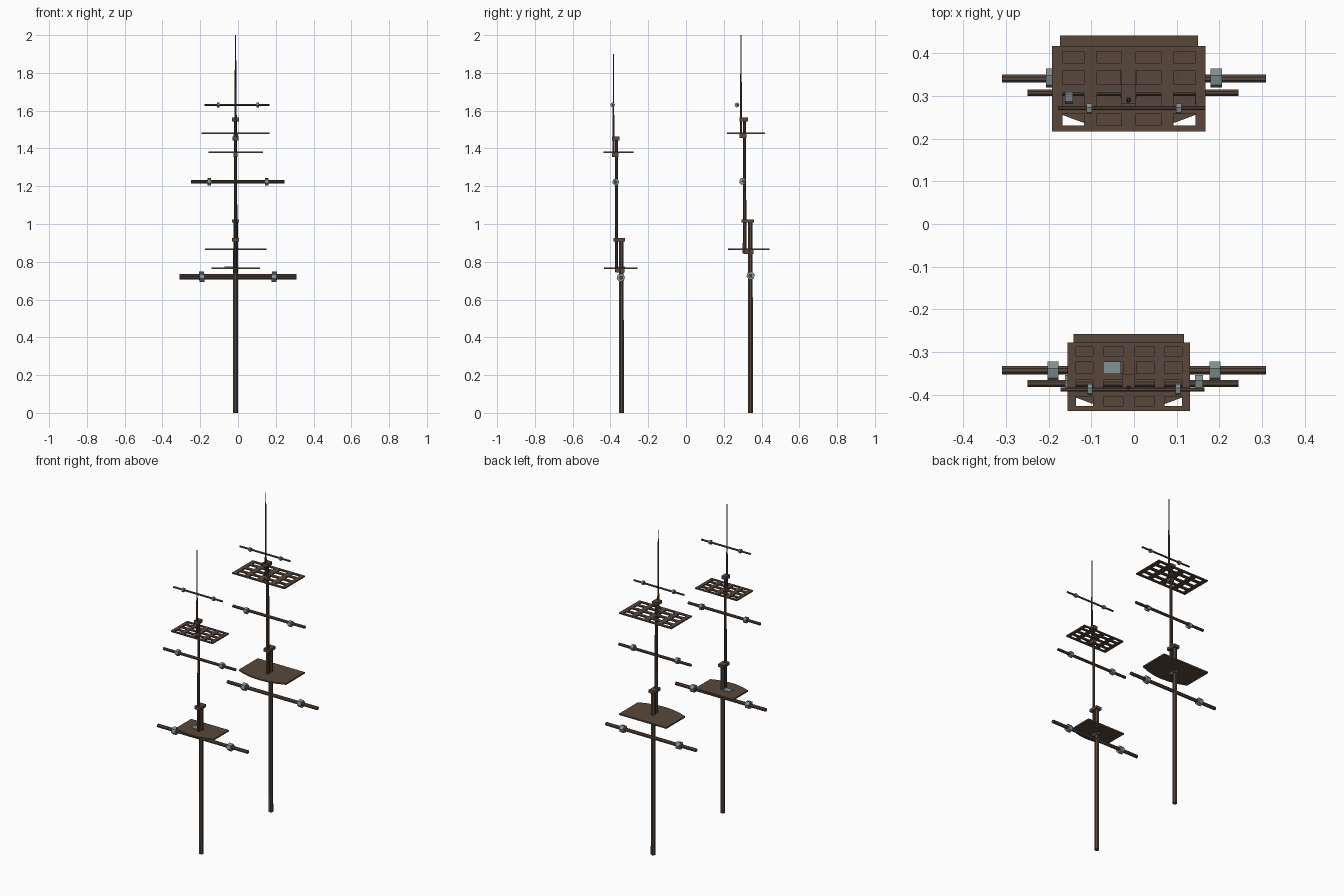
import bpy, bmesh, math
from mathutils import Matrix

if "Cube" in bpy.data.objects:
    bpy.data.objects.remove(bpy.data.objects["Cube"])

def material(name, rgb):
    m = bpy.data.materials.new(name)
    m.diffuse_color = (*rgb, 1)
    m.use_nodes = True
    m.node_tree.nodes["Principled BSDF"].inputs["Base Color"].default_value = m.diffuse_color
    return m

WOOD = material("dark_wood", (0.100, 0.064, 0.046))
GREY = material("grey_metal", (0.23, 0.29, 0.30))
CX = -0.013  # mast centre line


def finish(name, bm, mat):
    bmesh.ops.recalc_face_normals(bm, faces=bm.faces)
    me = bpy.data.meshes.new(name)
    bm.to_mesh(me)
    bm.free()
    me.materials.append(mat)
    ob = bpy.data.objects.new(name, me)
    bpy.context.collection.objects.link(ob)
    return ob


def pole(name, x, y, z0, z1, r0, r1, sides=8):
    bm = bmesh.new()
    bmesh.ops.create_cone(bm, cap_ends=True, segments=sides, radius1=r0, radius2=r1, depth=z1 - z0,
        matrix=Matrix.Translation((x, y, (z0 + z1) / 2)) @ Matrix.Rotation(math.pi / sides, 4, 'Z'))
    return finish(name, bm, WOOD)


def bar_x(name, x0, x1, y, z, r, mat, sides=8, turn=0.0):
    # prism lying along x
    bm = bmesh.new()
    bmesh.ops.create_cone(bm, cap_ends=True, segments=sides, radius1=r, radius2=r, depth=x1 - x0,
        matrix=Matrix.Translation(((x0 + x1) / 2, y, z)) @ Matrix.Rotation(turn, 4, 'X')
        @ Matrix.Rotation(math.pi / 2, 4, 'Y'))
    return finish(name, bm, mat)


def box(name, x0, x1, y0, y1, z0, z1, mat=WOOD):
    bm = bmesh.new()
    bmesh.ops.create_cube(bm, size=1,
        matrix=Matrix.Translation(((x0 + x1) / 2, (y0 + y1) / 2, (z0 + z1) / 2))
        @ Matrix.Diagonal((x1 - x0, y1 - y0, z1 - z0, 1)))
    return finish(name, bm, mat)


def solid(ob, t):
    m = ob.modifiers.new("thickness", 'SOLIDIFY')
    m.thickness = t
    m.offset = 0


def platform(name, yback, z, s):
    # square back, bowed front edge
    bm = bmesh.new()
    pts = [(0.162, 0), (-0.162, 0), (-0.162, -0.184)]
    pts += [(x, -0.220 + 0.036 * (x / 0.162) ** 2) for x in (-0.11, -0.055, 0, 0.055, 0.11)]
    pts += [(0.162, -0.184)]
    bm.faces.new([bm.verts.new((CX + 0.001 + x * s, yback + y * s, z)) for x, y in pts])
    solid(finish(name, bm, WOOD), 0.009)


def grating(name, yfront, z, s):
    # flat frame with 4 x 4 openings
    h = (0.017, 0.075, 0.105, 0.156, 0.18)
    xs = [-v for v in reversed(h)] + list(h)
    ys = (0, 0.014, 0.042, 0.059, 0.091, 0.110, 0.143, 0.161, 0.187, 0.201)
    bm = bmesh.new()
    g = [[bm.verts.new((CX + 0.001 + x * s, yfront + y * s, z)) for x in xs] for y in ys]
    for j in range(9):
        for i in range(9):
            if not (i % 2 and j % 2):
                bm.faces.new((g[j][i], g[j][i + 1], g[j + 1][i + 1], g[j + 1][i]))
    solid(finish(name, bm, WOOD), 0.008)


def yard(name, x0, x1, y, z, r, bx, by, bw, br):
    bar_x(name, x0, x1, y, z, r, WOOD, 8, math.pi / 8)
    for side, x in (("left", -bx), ("right", bx)):
        bar_x(name + "_block_" + side, x - bw / 2, x + bw / 2, by, z, br, GREY, 6, 0.25)


def mast(tag, y, y2, y3, dz, s):
    zl, zt = 1.025 + dz, 1.563 + dz
    # three overlapping mast sections
    pole(tag + "_lower_mast", CX, y, 0, zl - 0.004, 0.0140, 0.0130)
    pole(tag + "_topmast", CX, y2, 0.845 + dz, zt - 0.004, 0.0105 * s, 0.0085 * s)
    pole(tag + "_pole_mast", CX, y3, 1.455 + dz, 2.0 + dz, 0.0075 * s, 0.0025, 6)
    # caps and heel blocks joining the sections
    box(tag + "_lower_cap", CX - 0.019, CX + 0.019, y2 - 0.015, y + 0.019, zl - 0.018, zl)
    box(tag + "_upper_cap", CX - 0.018 * s, CX + 0.018 * s, y3 - 0.009, y2 + 0.018 * s, zt - 0.02, zt)
    box(tag + "_lower_heel", CX - 0.011, CX + 0.011, y2 - 0.004, y + 0.016, 0.842 + dz, 0.868 + dz)
    box(tag + "_upper_heel", CX - 0.012 * s, CX + 0.012 * s, y3 - 0.009, y2 + 0.010, 1.455 + dz, 1.476 + dz)


# rear (taller) mast
mast("rear", 0.341, 0.310, 0.291, 0, 1.0)
platform("rear_platform", 0.442, 0.866, 1.0)
grating("rear_grating", 0.217, 1.480, 1.0)
yard("rear_lower_yard", -0.31, 0.31, 0.341, 0.726, 0.0105, 0.193, 0.342, 0.026, 0.023)
yard("rear_middle_yard", -0.25, 0.245, 0.308, 1.226, 0.0085, 0.152, 0.300, 0.019, 0.019)
yard("rear_upper_yard", -0.178, 0.168, 0.272, 1.630, 0.0055, 0.105, 0.270, 0.012, 0.013)

# front (shorter) mast
mast("front", -0.342, -0.368, -0.384, -0.1, 0.85)
platform("front_platform", -0.258, 0.765, 0.8)
grating("front_grating", -0.438, 1.379, 0.797)
yard("front_lower_yard", -0.31, 0.31, -0.343, 0.716, 0.0105, 0.190, -0.345, 0.026, 0.023)
yard("front_middle_yard", -0.25, 0.245, -0.374, 1.222, 0.0085, 0.152, -0.372, 0.019, 0.019)
yard("front_upper_yard", -0.172, 0.165, -0.388, 1.631, 0.0055, 0.103, -0.388, 0.012, 0.013)

# small grey plate lying on the front platform
box("front_platform_plate", -0.072, -0.027, -0.358, -0.322, 0.767, 0.774, GREY)
